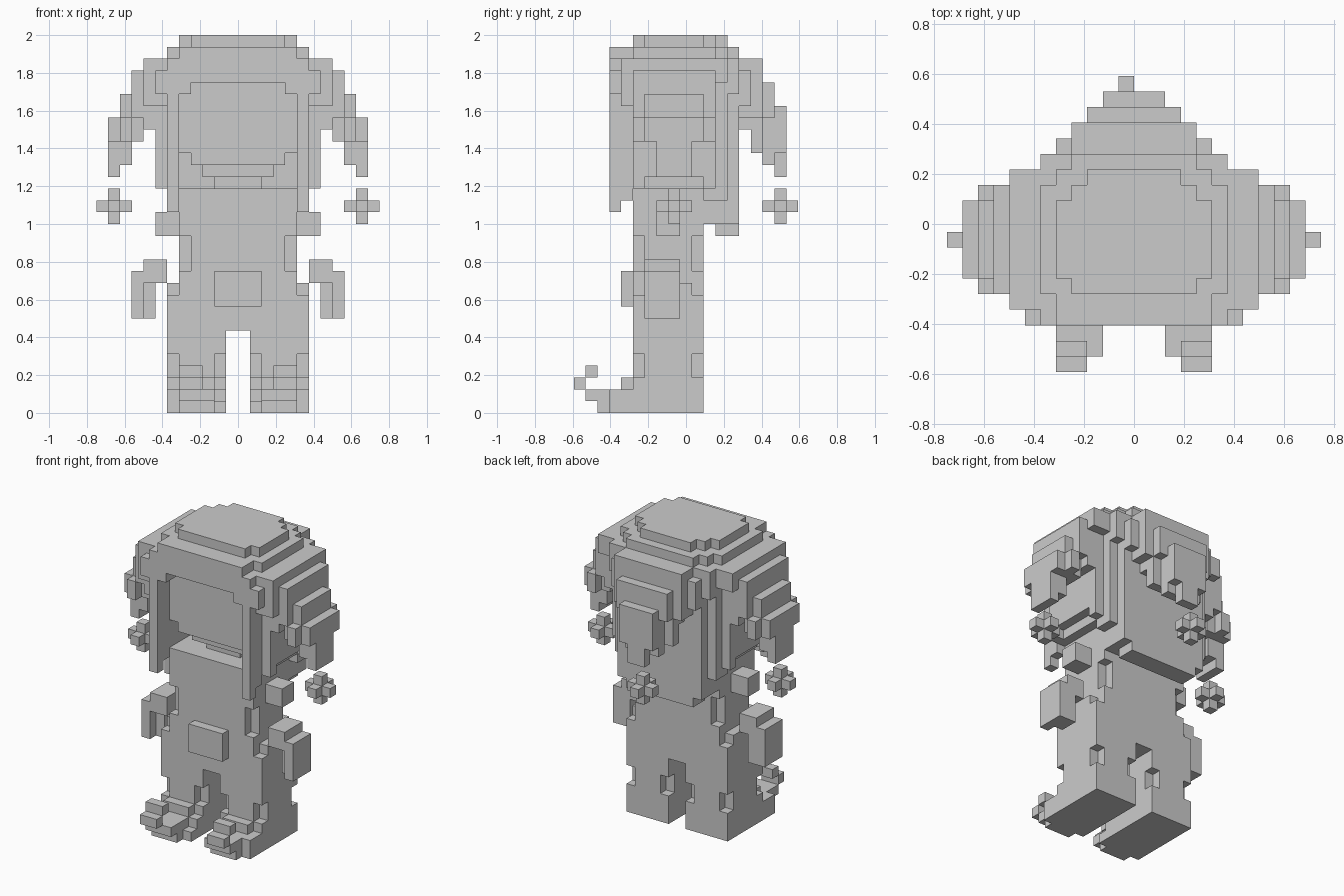
import bpy
import bmesh
from mathutils import Matrix, Vector

default_cube = bpy.data.objects.get("Cube")
if default_cube:
    bpy.data.objects.remove(default_cube, do_unlink=True)

UNIT = 2 / 32            # edge of one cube of the block grid
MID_Y = 9.5              # grid line offset that centres the depth

grey = bpy.data.materials.new("plain_grey")
grey.use_nodes = True
grey.diffuse_color = (0.6, 0.6, 0.6, 1)
grey.node_tree.nodes["Principled BSDF"].inputs["Base Color"].default_value = grey.diffuse_color


def block(x, y, z):
    """Spans of one box on the block grid; a single x means symmetric about the centre."""
    return (x if isinstance(x, tuple) else (-x, x)), y, z


def build(name, blocks, side=1):
    """Join boxes into one flat-faced object."""
    bm = bmesh.new()
    for spans in blocks:
        low, high = (Vector(corner) for corner in zip(*spans))
        size = (high - low) * UNIT
        centre = (low + high) / 2 - Vector((0, MID_Y, 0))
        centre.x *= side
        matrix = Matrix.Translation(centre * UNIT) @ Matrix.Diagonal((*size, 1))
        bmesh.ops.create_cube(bm, size=1, matrix=matrix)
    mesh = bpy.data.meshes.new(name)
    bm.to_mesh(mesh)
    bm.free()
    mesh.materials.append(grey)
    obj = bpy.data.objects.new(name, mesh)
    bpy.context.collection.objects.link(obj)


def build_pair(name, blocks):
    build("left_" + name, blocks, side=1)
    build("right_" + name, blocks, side=-1)


def pompom(x, y, z):
    """Three crossed bars, each three cubes long, around a corner cube."""
    start = (x, y, z)
    bars = []
    for axis in range(3):
        spans = [(s - 1, s + 2) if i == axis else (s, s + 1) for i, s in enumerate(start)]
        bars.append(block(*spans))
    return bars


# Torso with notched waist corners
build("torso", [
    block(x=5, y=(5, 11), z=(15, 19)),
    block(x=5, y=(6, 10), z=(7, 15)),
    block(x=4, y=(5, 11), z=(7, 15)),
    block(x=5, y=(5, 11), z=(7, 12)),
])
build("belt_pouch", [block(x=2, y=(4, 5), z=(9, 12))])

# Head, narrowing to the chin
build("head", [
    block(x=5, y=(5, 12), z=(22, 27)),
    block(x=4, y=(5, 12), z=(21, 28)),
    block(x=3, y=(6, 12), z=(20, 22)),
    block(x=2, y=(7, 12), z=(19, 21)),
])

# Stepped cap
build("hat_crown", [
    block(x=5, y=(6, 11), z=(31, 32)),
    block(x=4, y=(5, 12), z=(31, 32)),
    block(x=3, y=(5, 13), z=(31, 32)),
    block(x=6, y=(5, 12), z=(30, 31)),
    block(x=5, y=(3, 13), z=(30, 31)),
    block(x=4, y=(5, 14), z=(30, 31)),
    block(x=6, y=(3, 14), z=(29, 30)),
    block(x=7, y=(4, 13), z=(29, 30)),
    block(x=7, y=(3, 13), z=(28, 29)),
])

# Brow edge and hanging back of the hood
build("hood_brow", [
    block(x=6, y=(3, 6), z=(28, 29)),
    block(x=(4, 7), y=(3, 6), z=(27, 28)),
    block(x=(-7, -4), y=(3, 6), z=(27, 28)),
])
build("hood_back", [
    block(x=6, y=(11, 13), z=(18, 29)),
    block(x=6, y=(13, 14), z=(27, 29)),
    block(x=5, y=(11, 14), z=(16, 29)),
    block(x=4, y=(12, 14), z=(15, 17)),
])

# Cheek flaps with the long front locks
build_pair("hood_flap", [
    block(x=(5, 6), y=(3, 13), z=(19, 29)),
    block(x=(5, 6), y=(3, 4), z=(17, 20)),
    block(x=(5, 6), y=(4, 5), z=(18, 20)),
    block(x=(6, 7), y=(4, 12), z=(26, 29)),
    block(x=(6, 7), y=(5, 12), z=(20, 26)),
    block(x=(6, 7), y=(5, 6), z=(19, 20)),
    block(x=(6, 7), y=(11, 12), z=(19, 20)),
])

# Side horns of the hat, drooping outward
build_pair("side_horn", [
    block(x=(7, 8), y=(4, 12), z=(26, 30)),
    block(x=(7, 8), y=(12, 13), z=(28, 30)),
    block(x=(7, 8), y=(5, 12), z=(24, 27)),
    block(x=(8, 9), y=(5, 12), z=(25, 29)),
    block(x=(8, 9), y=(6, 11), z=(23, 26)),
    block(x=(9, 10), y=(6, 11), z=(23, 27)),
    block(x=(9, 10), y=(5, 12), z=(23, 25)),
    block(x=(9, 10), y=(7, 10), z=(21, 24)),
    block(x=(10, 11), y=(6, 11), z=(23, 25)),
    block(x=(10, 11), y=(7, 10), z=(20, 23)),
])
build_pair("side_pompom", pompom(x=10, y=8, z=17))

# Rear horn of the hat
build("rear_horn", [
    block(x=5, y=(14, 15), z=(26, 29)),
    block(x=4, y=(14, 16), z=(25, 30)),
    block(x=3, y=(14, 15), z=(24, 26)),
    block(x=3, y=(15, 16), z=(22, 25)),
    block(x=3, y=(16, 17), z=(25, 28)),
    block(x=2, y=(16, 17), z=(21, 25)),
    block(x=2, y=(17, 18), z=(22, 26)),
    block(x=1, y=(17, 18), z=(20, 23)),
])
build("rear_pompom", pompom(x=-1, y=17, z=17))

# Shoulders and hanging arms
build_pair("shoulder", [block(x=(5, 7), y=(7, 9), z=(15, 17))])
build_pair("arm", [
    block(x=(6, 8), y=(6, 9), z=(11, 13)),
    block(x=(8, 9), y=(6, 9), z=(8, 12)),
    block(x=(7, 8), y=(7, 9), z=(8, 11)),
])

# Legs with padded sides and narrow ankles
build_pair("leg", [
    block(x=(1, 5), y=(5, 11), z=(5, 8)),
    block(x=(2, 5), y=(5, 11), z=(3, 5)),
    block(x=(1, 6), y=(6, 10), z=(3, 7)),
    block(x=(5, 6), y=(5, 11), z=(5, 10)),
    block(x=(5, 6), y=(6, 10), z=(10, 11)),
    block(x=(1, 6), y=(5, 11), z=(0, 3)),
])

# Shoes with curled toes
build_pair("shoe", [
    block(x=(1, 6), y=(3, 6), z=(0, 1)),
    block(x=(1, 6), y=(4, 6), z=(1, 2)),
    block(x=(2, 6), y=(3, 5), z=(1, 2)),
    block(x=(2, 5), y=(4, 6), z=(2, 3)),
    block(x=(2, 5), y=(2, 4), z=(0, 1)),
    block(x=(2, 5), y=(1, 4), z=(1, 2)),
    block(x=(3, 5), y=(0, 1), z=(2, 3)),
    block(x=(3, 5), y=(1, 2), z=(3, 4)),
])
